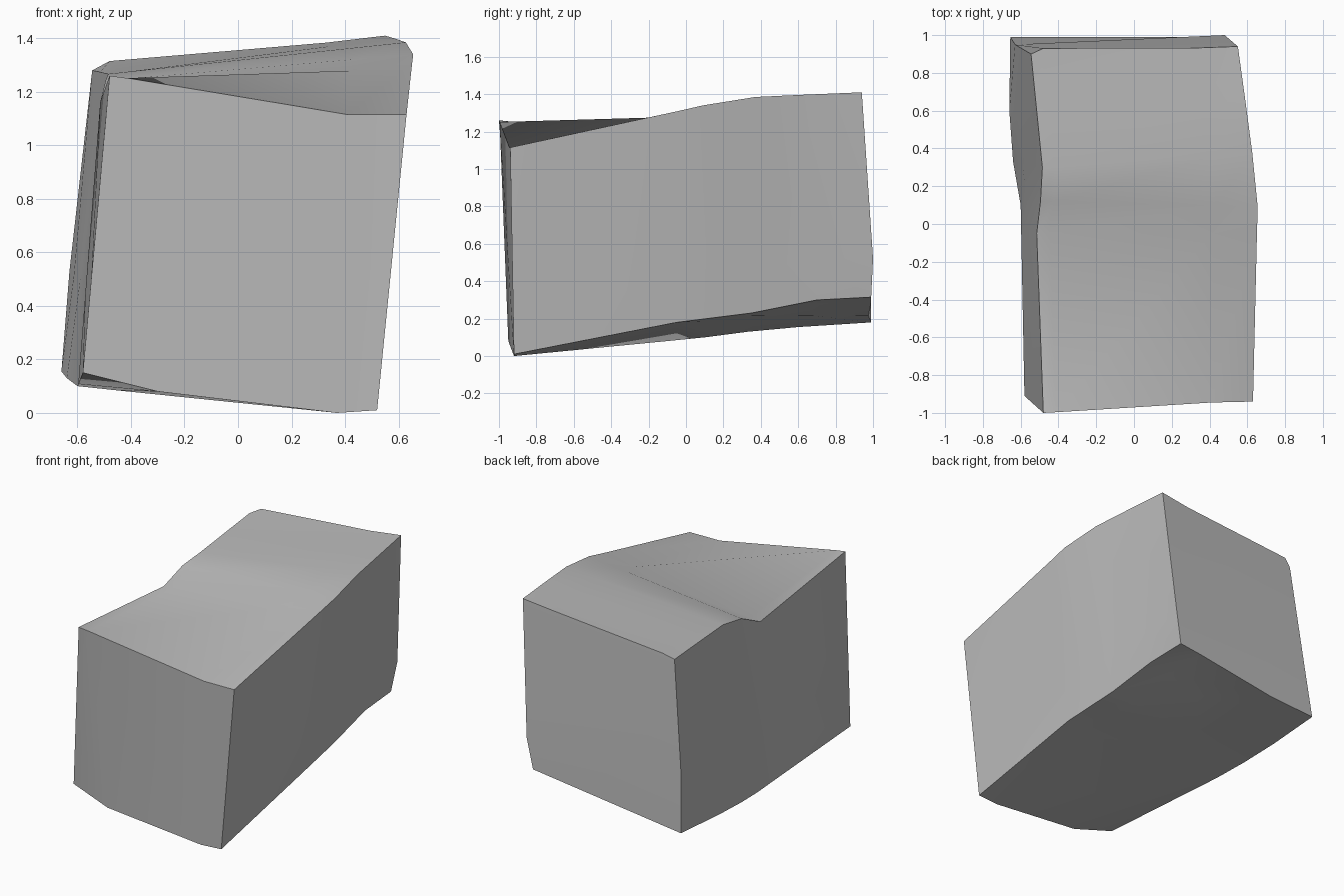
import bpy
import bmesh
import math
from mathutils import Vector

default_cube = bpy.data.objects.get("Cube")
if default_cube:
    bpy.data.objects.remove(default_cube, do_unlink=True)

# Single stone colour
STONE = (0.5, 0.5, 0.5, 1.0)
stone_grey = bpy.data.materials.new("stone_grey")
stone_grey.use_nodes = True
stone_grey.diffuse_color = STONE
for node in stone_grey.node_tree.nodes:
    if node.type == "BSDF_PRINCIPLED":
        node.inputs["Base Color"].default_value = STONE

# Cross-section corners from front to back: top left, top right, bottom right, bottom left
SECTIONS = [
    ((-.48, -1, 1.26), (.63, -.94, 1.115), (.52, -.92, .01), (-.58, -.91, .15)),
    ((-.515, -.05, 1.162), (.651, -.05, 1.308), (.506, -.05, .18), (-.597, -.05, .108)),
    ((-.495, .12, 1.242), (.655, .09, 1.34), (.49, .15, .205), (-.6, .1, .1)),
    ((-.485, .3, 1.267), (.627, .37, 1.385), (.473, .35, .23), (-.64, .33, .13)),
    ((-.515, .6, 1.274), (.59, .65, 1.398), (.45, .7, .3), (-.66, .6, .155)),
    ((-.545, .9, 1.28), (.55, .94, 1.41), (.44, .99, .315), (-.655, .99, .18)),
]

# Chipped points that leave the straight section edges
CHIPS = {
    (0, "top_b"): (.41, -.945, 1.115),
    (0, "low_a"): (.37, -.92, 0),
    (0, "low_b"): (-.3, -.95, .08),
    (1, "low_b"): (-.46, -.05, .085),
    (4, "low_b"): (.05, .67, .217),
    (5, "top_a"): (-.48, .93, 1.315),
    (5, "mid_right"): (.48, 1, .52),
    (5, "low_b"): (-.32, .975, .215),
    (5, "mid_left"): (-.63, .95, .53),
}
ORDER = ["top_left", "top_a", "top_b", "top_right", "mid_right",
         "low_right", "low_a", "low_b", "low_left", "mid_left"]


def section_ring(index, corners):
    """Expand four corners into a full ring, then apply the chips."""
    tl, tr, br, bl = (Vector(c) for c in corners)
    points = {
        "top_left": tl, "top_right": tr, "low_right": br, "low_left": bl,
        "top_a": tl.lerp(tr, .06), "top_b": tl.lerp(tr, .8),
        "mid_right": tr.lerp(br, .8), "mid_left": tl.lerp(bl, .68),
        "low_a": br.lerp(bl, .15), "low_b": br.lerp(bl, .7),
    }
    return {name: CHIPS.get((index, name), points[name]) for name in ORDER}


# Stone body lofted through the sections
bm = bmesh.new()
rings = []
for i, corners in enumerate(SECTIONS):
    ring = section_ring(i, corners)
    rings.append({name: bm.verts.new(ring[name]) for name in ORDER})

for near, far in zip(rings, rings[1:]):
    for a, b in zip(ORDER, ORDER[1:] + ORDER[:1]):
        bm.faces.new((near[a], near[b], far[b], far[a]))

# Front cap in upright strips, back cap in two level halves
front, back = rings[0], rings[-1]
for strip in (("top_left", "top_a", "low_b", "low_left", "mid_left"),
              ("top_a", "top_b", "low_a", "low_b"),
              ("top_b", "top_right", "mid_right", "low_right", "low_a")):
    bm.faces.new([front[name] for name in strip])
bm.faces.new([back[name] for name in ORDER[:5] + ORDER[-1:]])
bm.faces.new([back[name] for name in ORDER[4:]])

bmesh.ops.recalc_face_normals(bm, faces=bm.faces)
mesh = bpy.data.meshes.new("stone_block")
bm.to_mesh(mesh)
bm.free()

stone_block = bpy.data.objects.new("stone_block", mesh)
bpy.context.collection.objects.link(stone_block)
mesh.materials.append(stone_grey)

# Soft surfaces with sharp block edges
bpy.ops.object.select_all(action="DESELECT")
stone_block.select_set(True)
bpy.context.view_layer.objects.active = stone_block
bpy.ops.object.shade_smooth_by_angle(angle=math.radians(40))
